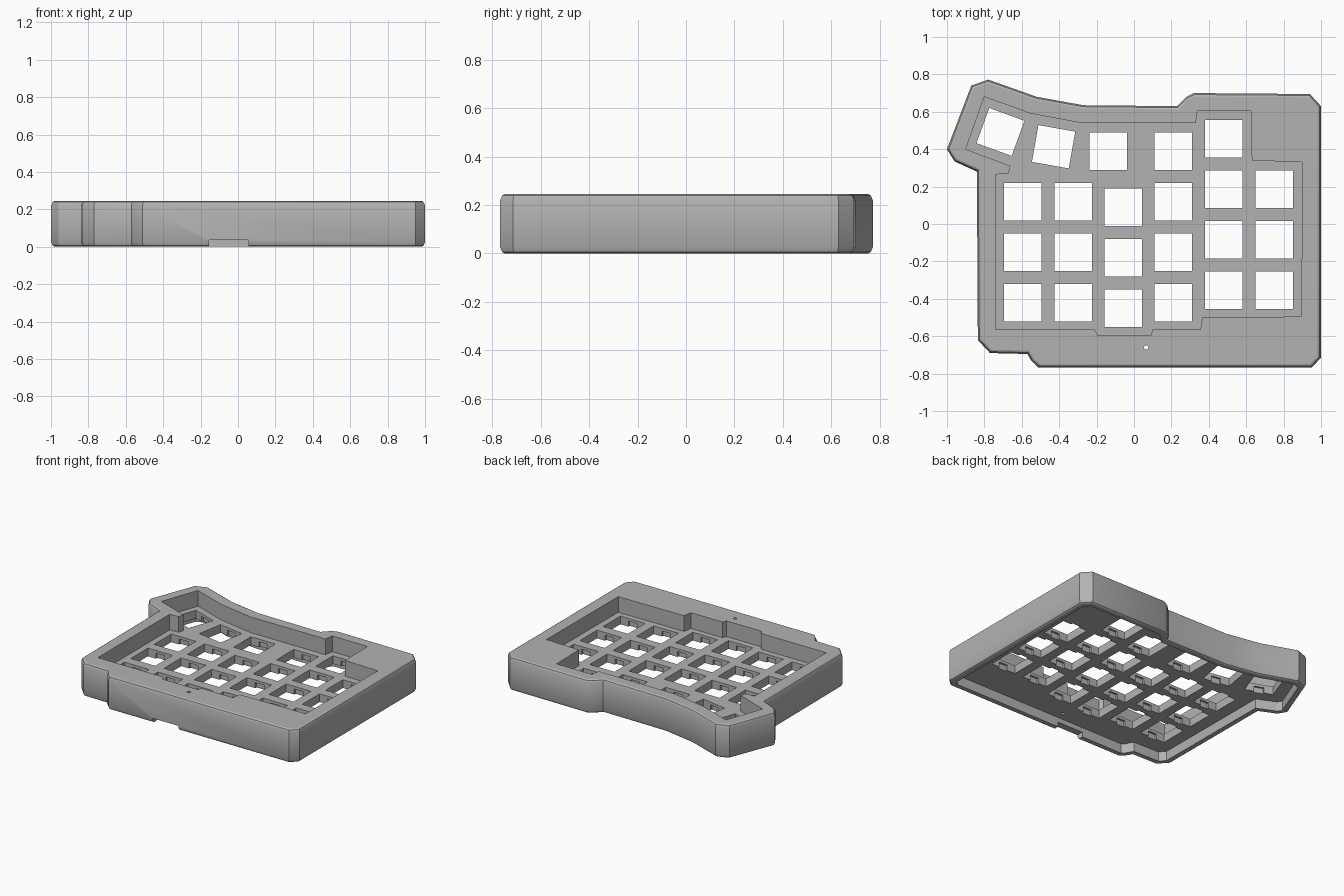
import bpy, bmesh, math
from mathutils import Vector, Matrix

cube = bpy.data.objects.get("Cube")
if cube:
    bpy.data.objects.remove(cube)

TOP, PLATE_TOP, PLATE_BOTTOM = 0.245, 0.13, 0.07
WALL, HOLE = 0.05, 0.2

grey = bpy.data.materials.new("matte grey")
grey.use_nodes = True
colour = (0.45, 0.45, 0.45, 1)
grey.diffuse_color = colour
grey.node_tree.nodes["Principled BSDF"].inputs["Base Color"].default_value = colour


def inset(points, d):
    """Move every edge of a counter-clockwise outline inwards by d."""
    result = []
    for i, p in enumerate(points):
        p = Vector(p)
        a = (p - Vector(points[i - 1])).normalized()
        b = (Vector(points[(i + 1) % len(points)]) - p).normalized()
        na, nb = Vector((-a.y, a.x)), Vector((-b.y, b.x))
        result.append(p + (na + nb) * d / (1 + na.dot(nb)))
    return result


def add_object(name, bm):
    bmesh.ops.recalc_face_normals(bm, faces=bm.faces)
    mesh = bpy.data.meshes.new(name)
    bm.to_mesh(mesh)
    bm.free()
    mesh.materials.append(grey)
    obj = bpy.data.objects.new(name, mesh)
    bpy.context.collection.objects.link(obj)
    return obj


def prism(name, outline, levels):
    """Stack the outline at (height, inset) levels and close both ends."""
    bm = bmesh.new()
    rings = [[bm.verts.new((p.x, p.y, z)) for p in inset(outline, d)]
             for z, d in levels]
    n = len(outline)
    for low, high in zip(rings, rings[1:]):
        for i in range(n):
            j = (i + 1) % n
            bm.faces.new((low[i], low[j], high[j], high[i]))
    bm.faces.new(rings[0][::-1])
    bm.faces.new(rings[-1])
    return add_object(name, bm)


def boxes(name, places, size, z):
    """One mesh holding a box at every (x, y, degrees) place."""
    bm = bmesh.new()
    for x, y, turn in places:
        m = (Matrix.Translation((x, y, z))
             @ Matrix.Rotation(math.radians(turn), 4, 'Z')
             @ Matrix.Diagonal((*size, 1)))
        bmesh.ops.create_cube(bm, size=1, matrix=m)
    return add_object(name, bm)


def cut(body, cutter):
    cutter.hide_render = True
    mod = body.modifiers.new(cutter.name, 'BOOLEAN')
    mod.operation, mod.solver, mod.object = 'DIFFERENCE', 'EXACT', cutter
    bpy.context.view_layer.objects.active = body
    bpy.ops.object.modifier_apply(modifier=mod.name)
    bpy.data.objects.remove(cutter)


# Outer shell with softened top and bottom edges
outer = [(-.51, -.768), (.95, -.768), (1, -.715), (1, .63), (.94, .695),
         (.32, .7), (.28, .68), (.23, .63), (-.27, .635), (-.52, .68),
         (-.78, .772), (-.87, .74), (-1, .4), (-.96, .335), (-.84, .28),
         (-.835, -.62), (-.77, -.69), (-.57, -.695), (-.55, -.73)]
edge = [(0, .018), (.006, .008), (.025, 0)]
case = prism("keyboard_case", outer,
             edge + [(TOP - z, d) for z, d in reversed(edge)])

# Hollow underside
cut(case, prism("underside_cavity", outer, [(-.05, WALL), (PLATE_BOTTOM, WALL)]))

# Key well sunk into the top
well = [(-.74, -.565), (-.21, -.565), (-.195, -.595), (.09, -.595),
        (.1, -.565), (.355, -.565), (.365, -.5), (.895, -.495), (.9, .33),
        (.63, .34), (.625, .605), (.34, .605), (.33, .54), (-.28, .54),
        (-.55, .59), (-.8, .68), (-.9, .4), (-.66, .31), (-.67, .27),
        (-.74, .265)]
cut(case, prism("key_well", well, [(PLATE_TOP, 0), (.4, 0)]))

# Switch holes: staggered columns plus two turned outer keys
pitch = 0.27
columns = [(-.595, .12, 3), (-.325, .12, 3), (-.058, .09, 3),
           (.21, .388, 4), (.48, .455, 4), (.75, .185, 3)]
keys = [(x, y - pitch * row, 0) for x, y, count in columns for row in range(count)]
keys += [(-.137, .388, 0), (-.43, .413, -10), (-.714, .492, -20)]
cut(case, boxes("switch_holes", keys, (HOLE, HOLE, .3), .1))

# Clip notches in the lower part of the switch holes
cut(case, boxes("clip_notches", keys, (.07, HOLE + .03, .08), PLATE_BOTTOM))

# Cable notch in the front wall
cut(case, boxes("cable_notch", [(-.05, -.75, 0)], (.21, .12, .07), 0))

# Reset pinhole
bm = bmesh.new()
bmesh.ops.create_cone(bm, cap_ends=True, segments=16, radius1=.012, radius2=.012,
                      depth=.6, matrix=Matrix.Translation((.065, -.66, .15)))
cut(case, add_object("reset_pinhole", bm))

# Smooth rounded edges, keep sharp corners
bpy.ops.object.select_all(action='DESELECT')
case.select_set(True)
bpy.context.view_layer.objects.active = case
bpy.ops.object.shade_smooth_by_angle(angle=math.radians(30))
